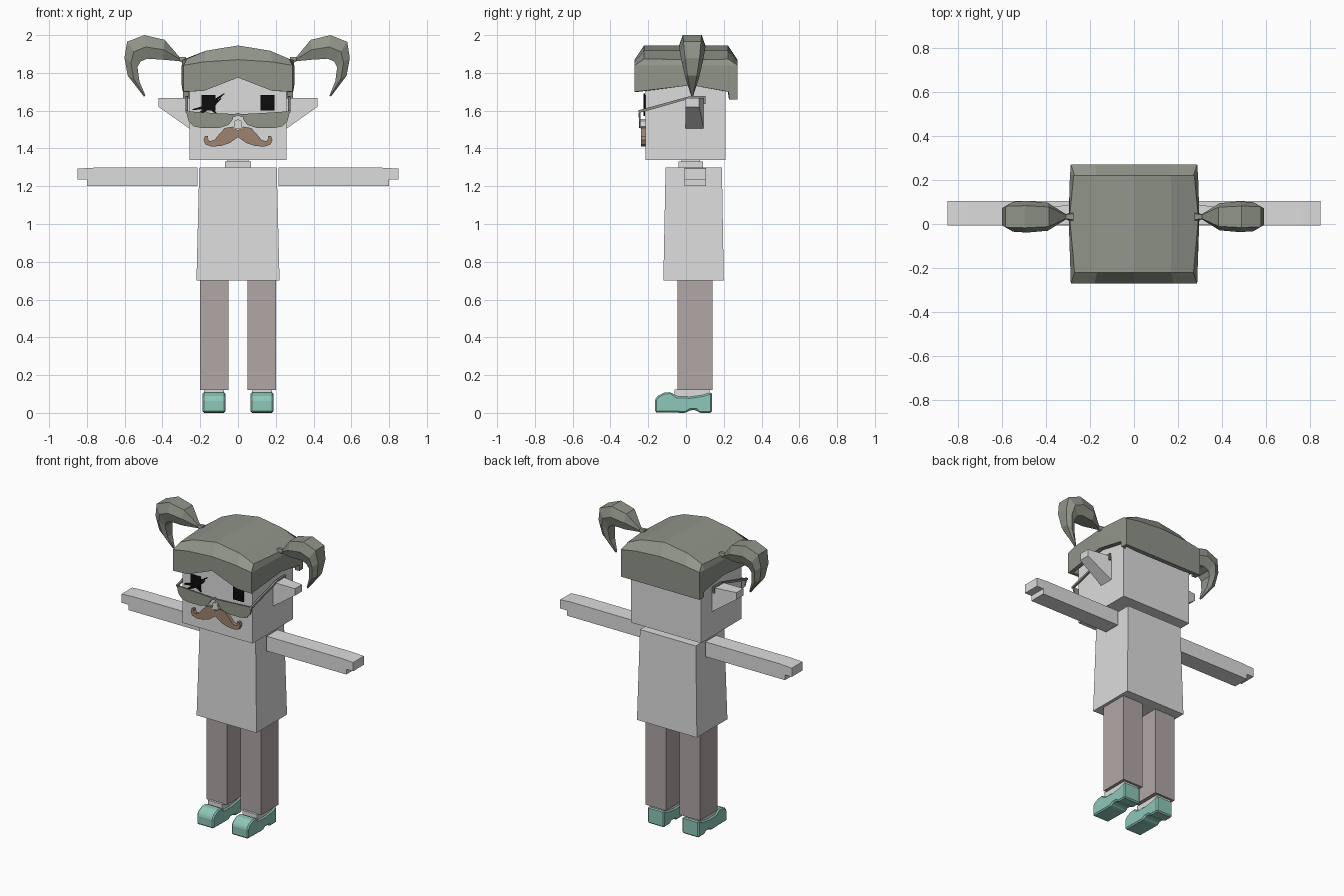
import bpy
import bmesh
from mathutils import Vector

default_cube = bpy.data.objects.get("Cube")
if default_cube:
    bpy.data.objects.remove(default_cube, do_unlink=True)


def make_material(name, red, green, blue):
    material = bpy.data.materials.new(name)
    material.use_nodes = True
    colour = (red, green, blue, 1)
    material.diffuse_color = colour
    material.node_tree.nodes["Principled BSDF"].inputs["Base Color"].default_value = colour
    return material


pale_grey = make_material("pale grey", .72, .72, .72)
hair_grey = make_material("grey green", .28, .3, .25)
trouser_mauve = make_material("trouser mauve", .44, .38, .38)
shoe_teal = make_material("shoe teal", .27, .57, .48)
moustache_brown = make_material("moustache brown", .34, .23, .16)
eye_black = make_material("black", .004, .004, .004)


def build(name, material, verts, faces, mirrored=False):
    """Make a flat-shaded object, optionally mirrored across x = 0."""
    bm = bmesh.new()
    points = [bm.verts.new(v) for v in verts]
    for face in faces:
        bm.faces.new([points[i] for i in face])
    bmesh.ops.recalc_face_normals(bm, faces=bm.faces)
    mesh = bpy.data.meshes.new(name)
    bm.to_mesh(mesh)
    bm.free()
    mesh.materials.append(material)
    obj = bpy.data.objects.new(name, mesh)
    bpy.context.scene.collection.objects.link(obj)
    if mirrored:
        obj.modifiers.new("Mirror", 'MIRROR').use_mirror_merge = False
    return obj


def loft(name, material, rings, mirrored=False):
    """Join equal rings of points with side faces and two end caps."""
    count = len(rings[0])
    verts = [p for ring in rings for p in ring]
    faces = [list(range(count)), [len(verts) - 1 - i for i in range(count)]]
    for r in range(len(rings) - 1):
        for i in range(count):
            j = (i + 1) % count
            a, b = r * count, (r + 1) * count
            faces.append((a + i, a + j, b + j, b + i))
    return build(name, material, verts, faces, mirrored)


def rectangle(x, y, z):
    return [(x[0], y[0], z), (x[1], y[0], z), (x[1], y[1], z), (x[0], y[1], z)]


def box(name, material, x, y, z, mirrored=False):
    return loft(name, material, [rectangle(x, y, h) for h in z], mirrored)


def plate(name, material, outline, front, back, mirrored=False):
    """Extrude an x-z outline along y."""
    rings = [[(x, y, z) for x, z in outline] for y in (front, back)]
    return loft(name, material, rings, mirrored)


def side_profile(name, material, outline, left, right, mirrored=False):
    """Extrude a y-z outline along x."""
    rings = [[(x, y, z) for y, z in outline] for x in (left, right)]
    return loft(name, material, rings, mirrored)


def bar(name, material, start, end, width, front, back, mirrored=False):
    """Tapering stroke in the x-z plane."""
    a, b = Vector(start), Vector(end)
    side = (b - a).orthogonal().normalized() * width
    outline = [a + side, a - side, b - side * .3, b + side * .3]
    return plate(name, material, outline, front, back, mirrored)


# Body
loft("torso", pale_grey, [rectangle((-.22, .22), (-.12, .2), .7),
                          rectangle((-.205, .205), (-.108, .19), 1.3)])
box("neck_base", pale_grey, (-.07, .07), (-.04, .09), (1.3, 1.33))
box("neck", pale_grey, (-.055, .055), (-.025, .075), (1.33, 1.345))
box("head", pale_grey, (-.257, .257), (-.215, .21), (1.34, 1.83))

# Arms with a shallow hand step
plate("arm", pale_grey, [(.215, 1.2), (.8, 1.2), (.8, 1.235), (.85, 1.235),
                         (.85, 1.293), (.76, 1.298), (.215, 1.298)], -.007, .105, True)

# Legs and shoes
box("trouser_leg", trouser_mauve, (.05, .2), (-.045, .14), (.12, .7), True)
box("ankle", pale_grey, (.075, .18), (-.06, .125), (.05, .125), True)
shoe_outline = [(-.165, .003), (-.165, .07), (-.15, .09), (-.115, .108), (-.08, .11),
                (-.05, .088), (.02, .085), (.09, .095), (.137, .11), (.137, 0),
                (.07, 0), (.055, .014), (.02, .014), (0, 0)]
shoe = side_profile("shoe", shoe_teal, shoe_outline, .066, .188, True)
bevel = shoe.modifiers.new("Bevel", 'BEVEL')
bevel.width = .008
bevel.segments = 1

# Wedge ears
ear_rings = []
for x, low, back in ((.25, 1.5, .095), (.42, 1.62, .07)):
    ear_rings.append([(x, -.002, low), (x, back, low), (x, back, 1.666), (x, -.002, 1.666)])
loft("ear", pale_grey, ear_rings, True)

# Eyes and lashes
plate("eye", eye_black, [(.12, 1.6), (.193, 1.6), (.193, 1.682), (.12, 1.682)], -.223, -.215, True)
lashes = [((-.14, 1.64), (-.073, 1.69)), ((-.14, 1.62), (-.09, 1.665)),
          ((-.17, 1.62), (-.24, 1.605)), ((-.17, 1.605), (-.225, 1.575)),
          ((-.14, 1.61), (-.115, 1.585))]
for start, end in lashes:
    bar("eyelash", eye_black, start, end, .009, -.225, -.218)

# Nose and moustache
plate("nose", pale_grey, [(-.022, 1.505), (.022, 1.505), (.018, 1.545), (0, 1.555),
                          (-.018, 1.545)], -.24, -.21)
plate("moustache", moustache_brown,
      [(0, 1.495), (.03, 1.515), (.07, 1.508), (.1, 1.475), (.125, 1.445), (.15, 1.438),
       (.162, 1.452), (.158, 1.465), (.175, 1.465), (.182, 1.445), (.172, 1.42), (.14, 1.41),
       (.09, 1.413), (.045, 1.428), (0, 1.46)], -.237, -.215, True)

# Half-moon spectacles
plate("spectacle_lens", hair_grey,
      [(.02, 1.582), (.14, 1.588), (.275, 1.597), (.262, 1.545), (.235, 1.517), (.19, 1.508),
       (.1, 1.508), (.05, 1.525), (.03, 1.55)], -.25, -.24, True)
plate("spectacle_bridge", hair_grey, [(-.025, 1.565), (0, 1.575), (.025, 1.565),
                                      (.025, 1.58), (0, 1.588), (-.025, 1.58)], -.252, -.24)
side_profile("spectacle_temple", hair_grey,
             [(-.252, 1.59), (-.24, 1.59), (.02, 1.664), (.092, 1.668), (.092, 1.635),
              (.104, 1.635), (.104, 1.678), (.018, 1.676), (-.252, 1.602)], .266, .278, True)

# Hair cap: perimeter of (x, y, fringe height), front then side then back then side
columns = (-.288, -.18, 0, .18, .288)
fringe = (1.7, 1.705, 1.775, 1.705, 1.7)
right_side = [(.298, .03, 1.735), (.292, .225, 1.7), (.291, .23, 1.66)]
perimeter = [(x, -.272, z) for x, z in zip(columns, fringe)]
perimeter += right_side
perimeter += [(x, .272, 1.66) for x in reversed(columns)]
perimeter += [(-x, y, z) for x, y, z in reversed(right_side)]
count = len(perimeter)
hair_verts = list(perimeter)
for x, y, z in perimeter:
    hair_verts.append((x, y, 1.87 - .36 * x * x))
for x, y, z in perimeter:
    inset_x = x * (.94 if abs(y) > .2 else .985)
    hair_verts.append((inset_x, max(-.222, min(.222, y)), 1.945 - .85 * x * x))
hair_faces = []
for ring in (0, count):
    for i in range(count):
        j = (i + 1) % count
        hair_faces.append((ring + i, ring + j, ring + count + j, ring + count + i))
# Crown strips run from front to back, the outer ones taking in the side points
top = 2 * count
back_start = 5 + len(right_side)
for i in range(4):
    strip = [i, i + 1]
    if i == 3:
        strip += range(5, back_start)
    strip += [back_start + 3 - i, back_start + 4 - i]
    if i == 0:
        strip += range(back_start + 5, count)
    hair_faces.append([top + k for k in strip])
hair = build("hair_cap", hair_grey, hair_verts, hair_faces)
shell = hair.modifiers.new("Solidify", 'SOLIDIFY')
shell.thickness = .03
shell.offset = -1

# Pigtails: each section is an outer point, an inner point and a half width
sections = [((.275, 1.885), (.275, 1.845), .02), ((.31, 1.885), (.31, 1.862), .012),
            ((.385, 1.975), (.395, 1.87), .062), ((.49, 2), (.475, 1.875), .07),
            ((.578, 1.965), (.51, 1.86), .066), ((.592, 1.88), (.525, 1.83), .055),
            ((.575, 1.785), (.515, 1.755), .035), ((.492, 1.675), (.484, 1.68), .005)]
for name, side, scale in (("left_pigtail", 1, 1), ("right_pigtail", -1, 1.03)):
    rings = []
    for outer, inner, width in sections:
        a, b = Vector(outer), Vector(inner)
        ring = []
        for blend, spread in ((0, -.7), (.5, -1), (1, -.7), (1, .7), (.5, 1), (0, .7)):
            p = a.lerp(b, blend)
            x = .285 + (p.x - .285) * scale
            ring.append((side * x, .033 + spread * width * scale, p.y))
        rings.append(ring)
    loft(name, hair_grey, rings)
